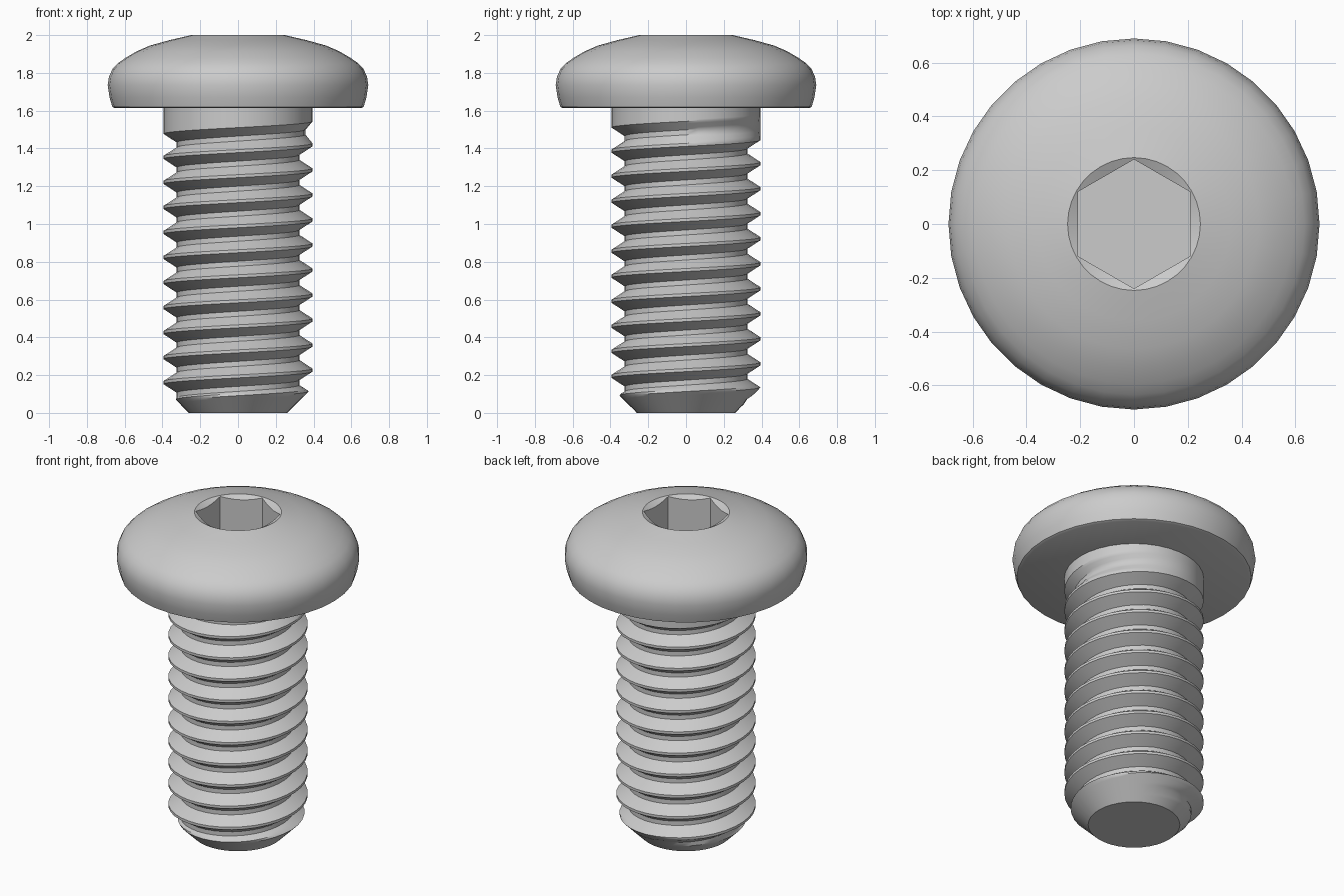
import bpy, bmesh, math
from math import pi, cos, sin, radians

if "Cube" in bpy.data.objects:
    bpy.data.objects.remove(bpy.data.objects["Cube"], do_unlink=True)

SEGMENTS = 36
HEX_APOTHEM = 0.208
SHAFT_RADIUS = 0.395
ROOT_DEPTH = 0.07
PITCH = 0.1325
CREST_START = 0.094      # crest height at angle zero
TIP_RADIUS = 0.26
SHAFT_TOP = 1.63

steel = bpy.data.materials.new("grey_steel")
steel.use_nodes = True
colour = (0.6, 0.6, 0.6, 1)
steel.diffuse_color = colour
steel.node_tree.nodes["Principled BSDF"].inputs["Base Color"].default_value = colour


def clamp(value, low=0.0, high=1.0):
    return max(low, min(high, value))


def finish(bm, name):
    """Weld, close open ends and turn the mesh into a shaded object."""
    bmesh.ops.remove_doubles(bm, verts=bm.verts, dist=0.0002)
    bmesh.ops.holes_fill(bm, edges=[e for e in bm.edges if e.is_boundary], sides=0)
    bmesh.ops.recalc_face_normals(bm, faces=bm.faces)
    mesh = bpy.data.meshes.new(name)
    bm.to_mesh(mesh)
    bm.free()
    mesh.materials.append(steel)
    obj = bpy.data.objects.new(name, mesh)
    bpy.context.collection.objects.link(obj)
    bpy.ops.object.select_all(action="DESELECT")
    obj.select_set(True)
    bpy.context.view_layer.objects.active = obj
    bpy.ops.object.shade_smooth_by_angle(angle=radians(35))


def bridge(bm, rows):
    """Join neighbouring rows of vertices with quads."""
    for a, b in zip(rows, rows[1:]):
        for k in range(len(a) - 1):
            bm.faces.new((a[k], a[k + 1], b[k + 1], b[k]))


def hex_radius(angle):
    """Radius of the socket outline, with corners on the y axis."""
    return HEX_APOTHEM / cos((angle + radians(30)) % radians(60) - radians(30))


# Button head: domed lathe profile running into a countersunk hex socket
dome = [(0.65, 1.613), (0.665, 1.62), (0.68, 1.67), (0.69, 1.735), (0.683, 1.78),
        (0.665, 1.82), (0.635, 1.852), (0.595, 1.88), (0.535, 1.915),
        (0.465, 1.945), (0.36, 1.974), (0.247, 2.0)]
bm = bmesh.new()
rows = []
for i in range(SEGMENTS + 1):
    a = 2 * pi * i / SEGMENTS
    r = hex_radius(a)
    section = dome + [(r, 2.0 - (0.247 - r) * 0.5), (r, 1.72)]
    rows.append([bm.verts.new((p * cos(a), p * sin(a), z)) for p, z in section])
bridge(bm, rows)
finish(bm, "button_head")

# Threaded shaft: one pitch swept along a helix, trimmed by the tip cone
flank = [0.06 + 0.34 * k / 4 for k in range(5)]
section = [0.0] + flank + [1 - t for t in reversed(flank)] + [1.0]
bm = bmesh.new()
rows = []
for i in range(-2 * SEGMENTS, 13 * SEGMENTS + 1):
    a = 2 * pi * i / SEGMENTS
    base = CREST_START + PITCH * i / SEGMENTS
    # The groove runs out into the plain neck below the head
    fade = clamp((1.52 - (base + PITCH / 2)) / 0.065)
    row = []
    for t in section:
        cut = clamp((min(t, 1 - t) - 0.06) / 0.34)
        z = clamp(base + t * PITCH, 0.0, SHAFT_TOP)
        r = min(SHAFT_RADIUS - ROOT_DEPTH * cut * fade, TIP_RADIUS + z)
        row.append(bm.verts.new((r * cos(a), r * sin(a), z)))
    rows.append(row)
bridge(bm, rows)
finish(bm, "threaded_shaft")
